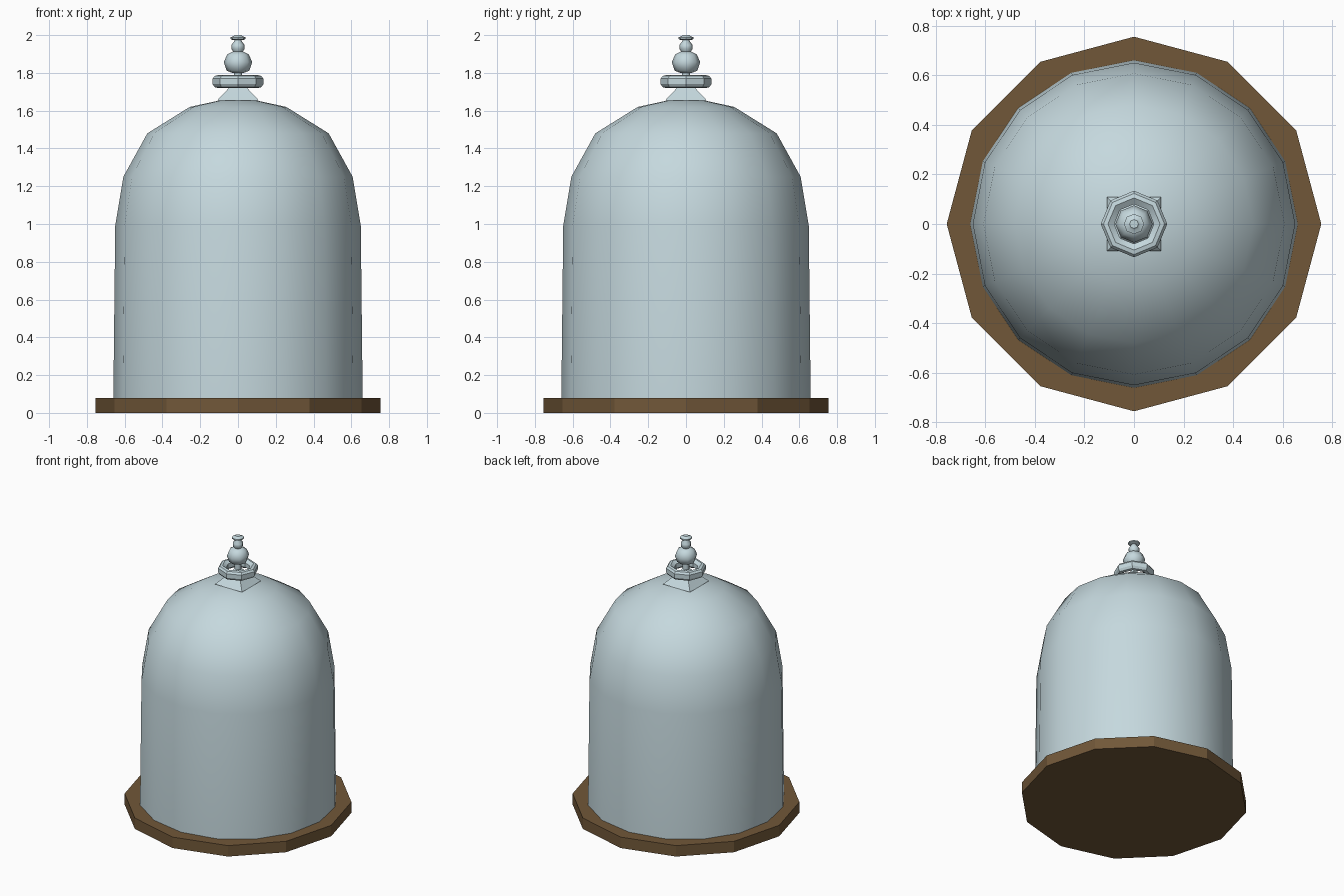
import bpy, bmesh, math

if "Cube" in bpy.data.objects:
    bpy.data.objects.remove(bpy.data.objects["Cube"], do_unlink=True)


def make_material(name, color):
    mat = bpy.data.materials.new(name)
    mat.use_nodes = True
    mat.diffuse_color = (*color, 1)
    mat.node_tree.nodes["Principled BSDF"].inputs["Base Color"].default_value = (*color, 1)
    return mat


glass = make_material("pale blue glass", (0.56, 0.69, 0.73))
wood = make_material("brown wood", (0.165, 0.096, 0.04))


def lathe(name, profile, sides, mat, turn=0.0, smooth=None, closed=False):
    """Turn a (radius, z) profile around z; zero radius makes a pole."""
    bm = bmesh.new()
    rings = []
    for r, z in profile:
        count = sides if r > 0 else 1
        angles = [turn + 2 * math.pi * i / sides for i in range(count)]
        rings.append([bm.verts.new((r * math.cos(a), r * math.sin(a), z)) for a in angles])
    pairs = list(zip(rings, rings[1:]))
    if closed:
        pairs.append((rings[-1], rings[0]))
    for low, high in pairs:
        for i in range(sides):
            j = (i + 1) % sides
            corners = [low[i % len(low)], low[j % len(low)],
                       high[j % len(high)], high[i % len(high)]]
            bm.faces.new(list(dict.fromkeys(corners)))
    if not closed:
        for ring in (rings[0], rings[-1]):
            if len(ring) > 1:
                bm.faces.new(ring)
    bmesh.ops.recalc_face_normals(bm, faces=bm.faces)
    mesh = bpy.data.meshes.new(name)
    bm.to_mesh(mesh)
    bm.free()
    mesh.materials.append(mat)
    obj = bpy.data.objects.new(name, mesh)
    bpy.context.collection.objects.link(obj)
    if smooth:
        bpy.ops.object.select_all(action="DESELECT")
        obj.select_set(True)
        bpy.context.view_layer.objects.active = obj
        bpy.ops.object.shade_smooth_by_angle(angle=math.radians(smooth))
    return obj


# Twelve-sided wooden base
lathe("wooden_base", [(0.755, 0), (0.755, 0.08)], 12, wood)

# Bell-shaped glass cover
lathe("glass_dome", [(0.66, 0.08), (0.65, 0.99), (0.607, 1.25), (0.48, 1.48),
                     (0.255, 1.62), (0, 1.675)], 16, glass, smooth=50)

# Four-sided peak under the handle
lathe("dome_peak", [(0.155, 1.655), (0.055, 1.73), (0.025, 1.76)], 4, glass,
      turn=math.pi / 4, smooth=35)

# Open collar ring
lathe("collar_ring", [(0.08, 1.738), (0.105, 1.72), (0.123, 1.724), (0.134, 1.74),
                      (0.134, 1.77), (0.123, 1.784), (0.105, 1.788), (0.08, 1.77)],
      8, glass, smooth=30, closed=True)

# Stem and knob
lathe("stem", [(0.022, 1.70), (0.022, 1.82)], 8, glass, smooth=50)
lathe("large_bead", [(0.03, 1.80), (0.06, 1.812), (0.075, 1.857), (0.058, 1.897),
                     (0.03, 1.912)], 8, glass, smooth=50)
lathe("small_bead", [(0.02, 1.905), (0.035, 1.927), (0.035, 1.948), (0.018, 1.97),
                     (0.018, 1.982)], 8, glass, smooth=50)
lathe("top_disc", [(0.025, 1.973), (0.041, 1.98), (0.041, 1.988), (0.025, 1.994),
                   (0.018, 2.0)], 8, glass, smooth=30)
